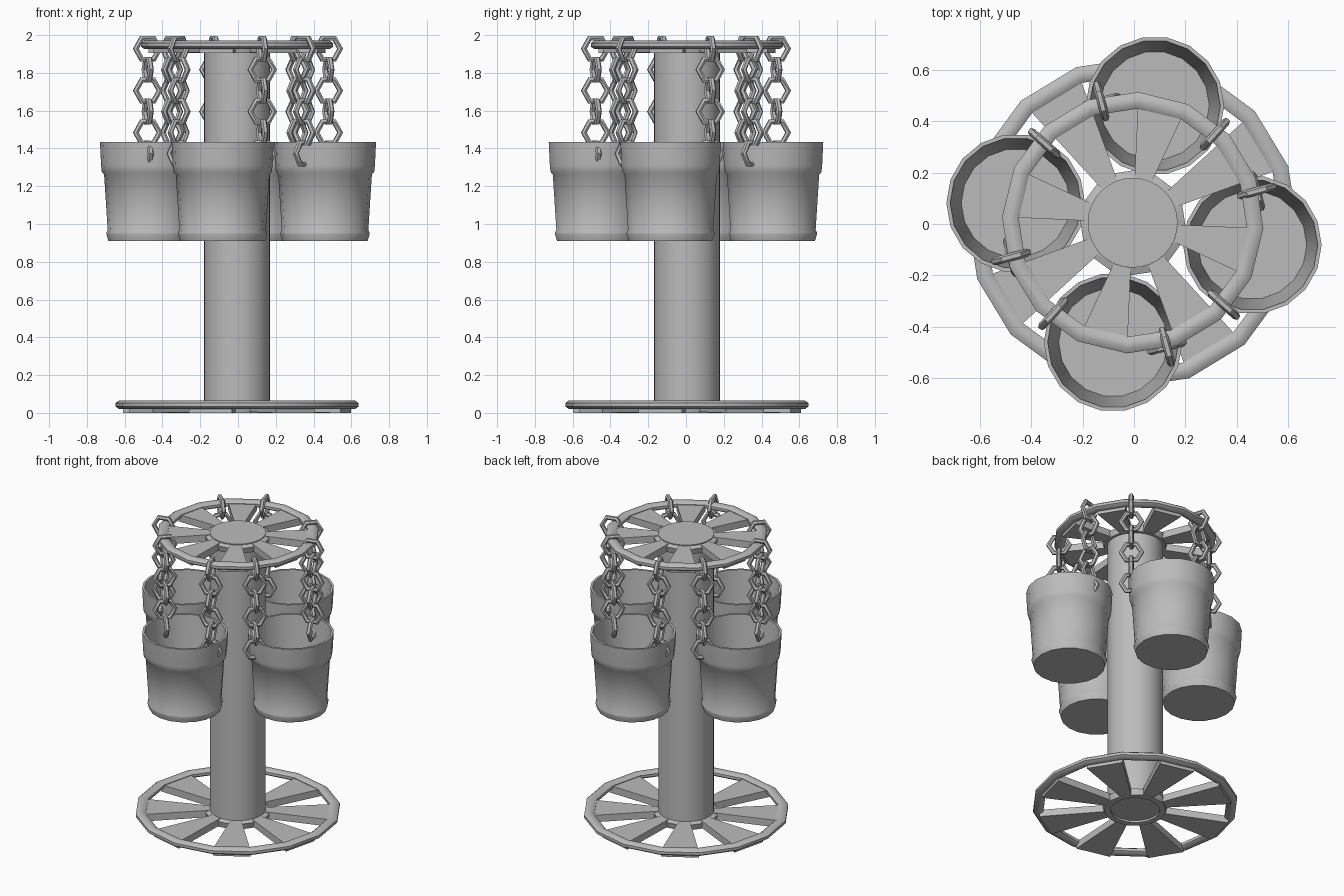
import bpy, bmesh, math
from mathutils import Matrix, Vector

cube = bpy.data.objects.get("Cube")
if cube:
    bpy.data.objects.remove(cube, do_unlink=True)

grey = bpy.data.materials.new("plain_grey")
grey.use_nodes = True
grey.diffuse_color = (0.5, 0.5, 0.5, 1)
grey.node_tree.nodes["Principled BSDF"].inputs["Base Color"].default_value = (0.5, 0.5, 0.5, 1)

AXIS = Vector((-0.005, 0.005, 0))   # centre of the post and wheels
SIDES = 16
STEP = math.tau / SIDES
PHASE = math.radians(20)


def finish(name, bm, smooth=40):
    bmesh.ops.recalc_face_normals(bm, faces=bm.faces)
    mesh = bpy.data.meshes.new(name)
    bm.to_mesh(mesh)
    bm.free()
    obj = bpy.data.objects.new(name, mesh)
    bpy.context.collection.objects.link(obj)
    mesh.materials.append(grey)
    bpy.ops.object.select_all(action="DESELECT")
    bpy.context.view_layer.objects.active = obj
    obj.select_set(True)
    if smooth:
        bpy.ops.object.shade_smooth_by_angle(angle=math.radians(smooth))
    return obj


def polar(r, a, z):
    return Vector((r * math.cos(a), r * math.sin(a), z))


def lathe(bm, profile, sides, phase=0, closed=False):
    """Revolve (radius, height) points; cap the ends unless the profile is closed."""
    rings = [[bm.verts.new(polar(r, phase + math.tau * i / sides, z)) for i in range(sides)]
             for r, z in profile]
    pairs = list(zip(rings, rings[1:]))
    if closed:
        pairs.append((rings[-1], rings[0]))
    else:
        bm.faces.new(rings[0])
        bm.faces.new(rings[-1])
    for a, b in pairs:
        for i in range(sides):
            j = (i + 1) % sides
            bm.faces.new((a[i], a[j], b[j], b[i]))


def ring(major, half_w, half_h, z, n=8):
    return [(major + half_w * math.cos(math.tau * k / n + math.pi / n),
             z + half_h * math.sin(math.tau * k / n + math.pi / n)) for k in range(n)]


def wheel(name, radius, z):
    bm = bmesh.new()
    # rounded rim
    lathe(bm, ring(radius - 0.033, 0.035, 0.024, z + 0.043), SIDES, PHASE, closed=True)
    # hub collar
    lathe(bm, [(0.155, z), (0.195, z), (0.205, z + 0.04), (0.165, z + 0.055)],
          SIDES, PHASE, closed=True)
    # wedge spokes fill every other side
    for k in range(0, SIDES, 2):
        a, b = PHASE + k * STEP, PHASE + (k + 1) * STEP
        ends = []
        for r, lo, hi in ((0.18, z + 0.005, z + 0.052), (radius - 0.04, z, z + 0.048)):
            ends.append([bm.verts.new(polar(r, t, h))
                         for t, h in ((a, lo), (b, lo), (b, hi), (a, hi))])
        bm.faces.new(ends[0])
        bm.faces.new(ends[1])
        for i in range(4):
            j = (i + 1) % 4
            bm.faces.new((ends[0][i], ends[0][j], ends[1][j], ends[1][i]))
    finish(name, bm).location = AXIS


wheel("base_wheel", 0.645, 0)
wheel("top_wheel", 0.51, 1.905)

# central post
bm = bmesh.new()
lathe(bm, [(0.175, 0.015), (0.175, 1.962)], 32)
finish("post", bm).location = AXIS

# hanging buckets, with a rim band and a foot band
bucket_profile = [(0.225, 0.91), (0.236, 0.945), (0.236, 0.955), (0.229, 0.968),
                  (0.248, 1.262), (0.26, 1.275), (0.264, 1.31), (0.27, 1.435),
                  (0.255, 1.435), (0.235, 1.2), (0.212, 0.95)]
for k, side in enumerate(("left", "back", "right", "front")):
    bm = bmesh.new()
    lathe(bm, bucket_profile, 18)
    obj = finish(side + "_bucket", bm)
    obj.location = polar(0.468, math.radians(90 * k - 10), 0)


# chains of six-sided links, turned a quarter each time
def link(bm, matrix, major=0.065, minor=0.016):
    part = bmesh.new()
    lathe(part, ring(major, minor, minor, 0, 6), 6, closed=True)
    part.transform(matrix @ Matrix.Rotation(math.pi / 2, 4, "X"))
    mesh = bpy.data.meshes.new("link_part")
    part.to_mesh(mesh)
    part.free()
    bm.from_mesh(mesh)
    bpy.data.meshes.remove(mesh)


for k, side in enumerate(("left", "back", "right", "front")):
    for label, offset, radius in (("first", -42, 0.47), ("second", 15, 0.495)):
        angle = math.radians(90 * k + offset)
        bm = bmesh.new()
        for n in range(6):
            place = Matrix.Translation(polar(radius, angle, 1.928 - 0.111 * n))
            link(bm, place @ Matrix.Rotation(angle + n * math.pi / 2, 4, "Z"))
        finish(f"{side}_{label}_chain", bm, 35)
